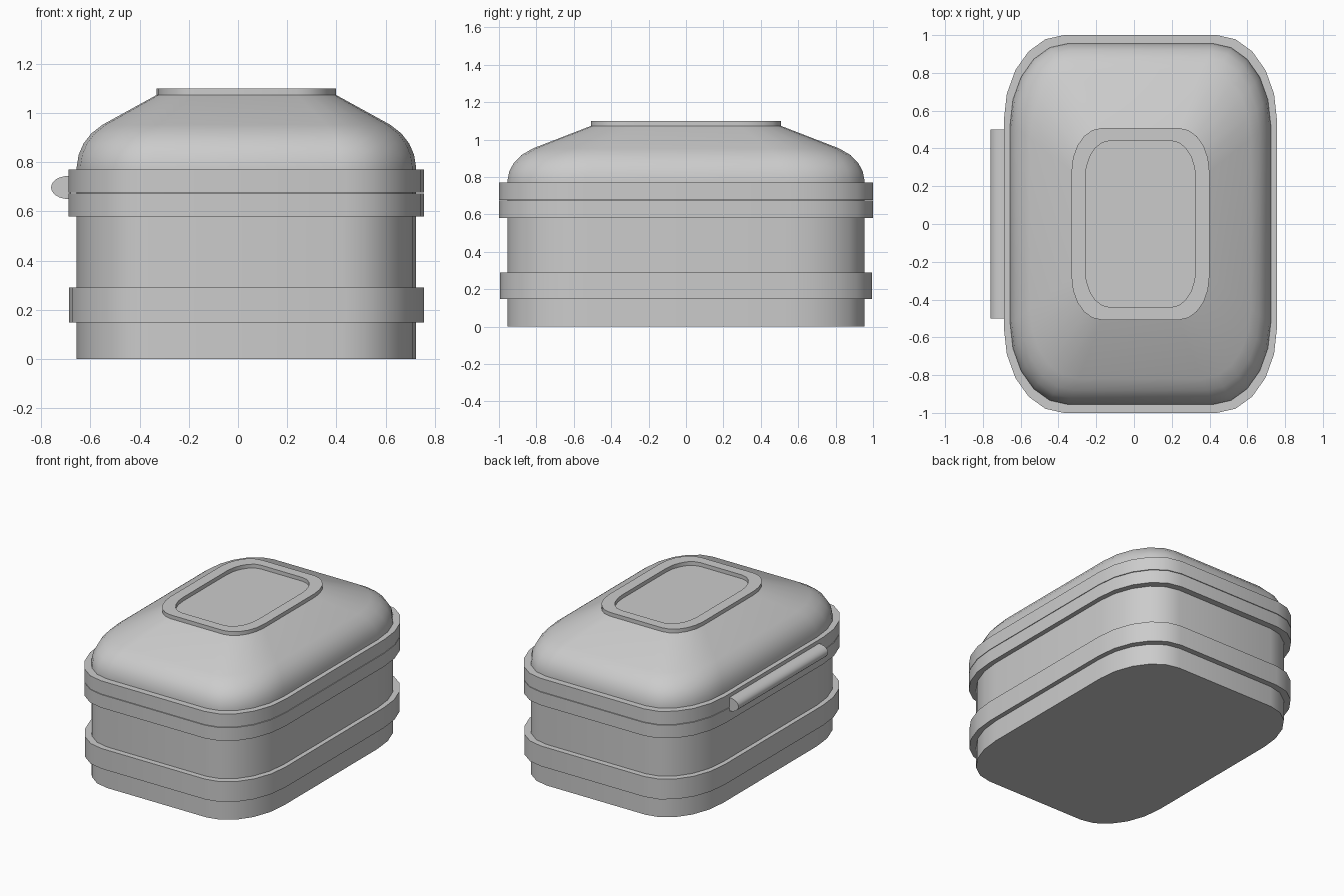
import bpy, bmesh
from math import sin, cos, pi, radians

if "Cube" in bpy.data.objects:
    bpy.data.objects.remove(bpy.data.objects["Cube"])

CX = 0.034  # the case sits slightly right of centre because of the handle


def ring(hx, hy, seg=5):
    """Rounded rectangle outline with elliptical corners."""
    rx, ry = 0.44 * hx, 0.45 * hy
    pts = []
    for q, (sx, sy) in enumerate([(1, 1), (-1, 1), (-1, -1), (1, -1)]):
        for i in range(seg + 1):
            a = (q + i / seg) * pi / 2
            pts.append((CX + sx * (hx - rx) + rx * cos(a), sy * (hy - ry) + ry * sin(a)))
    return pts


def finish(name, bm):
    bmesh.ops.recalc_face_normals(bm, faces=bm.faces)
    mesh = bpy.data.meshes.new(name)
    bm.to_mesh(mesh)
    bm.free()
    ob = bpy.data.objects.new(name, mesh)
    bpy.context.collection.objects.link(ob)
    bpy.ops.object.select_all(action='DESELECT')
    ob.select_set(True)
    bpy.context.view_layer.objects.active = ob
    bpy.ops.object.shade_smooth_by_angle(angle=radians(32))
    return ob


def loft(name, rings):
    """Closed solid through a stack of point rings."""
    bm = bmesh.new()
    loops = [[bm.verts.new(p) for p in r] for r in rings]
    n = len(loops[0])
    for a, b in zip(loops, loops[1:]):
        for i in range(n):
            j = (i + 1) % n
            bm.faces.new((a[i], a[j], b[j], b[i]))
    bm.faces.new(loops[0][::-1])
    bm.faces.new(loops[-1])
    return finish(name, bm)


def stack(name, sections):
    return loft(name, [[(x, y, z) for x, y in ring(hx, hy)] for hx, hy, z in sections])


# lower tub
stack("tub", [(0.69, 0.955, 0), (0.69, 0.955, 0.676)])

# raised bands: base band, tub lip and lid lip with a hairline seam between
for name, hx, hy, z0, z1 in [("base_band", 0.722, 0.995, 0.147, 0.29),
                             ("tub_lip", 0.723, 1.0, 0.58, 0.673),
                             ("lid_lip", 0.723, 1.0, 0.677, 0.77)]:
    stack(name, [(hx, hy, z0), (hx, hy, z1)])

# domed lid with a raised rim and recessed top panel
stack("lid", [(0.69, 0.955, 0.677), (0.69, 0.955, 0.78), (0.682, 0.945, 0.83),
              (0.662, 0.92, 0.876), (0.63, 0.88, 0.917), (0.585, 0.82, 0.952),
              (0.365, 0.508, 1.073), (0.365, 0.508, 1.10),
              (0.292, 0.44, 1.10), (0.292, 0.44, 1.073)])

# half-round handle along the left side of the lid
arc = [(-0.69 - 0.07 * sin(pi * i / 12), 0.697 + 0.047 * cos(pi * i / 12)) for i in range(13)]
arc = [(-0.68, 0.744)] + arc + [(-0.68, 0.65)]
loft("handle", [[(x, y, z) for x, z in arc] for y in (-0.5, 0.5)])
